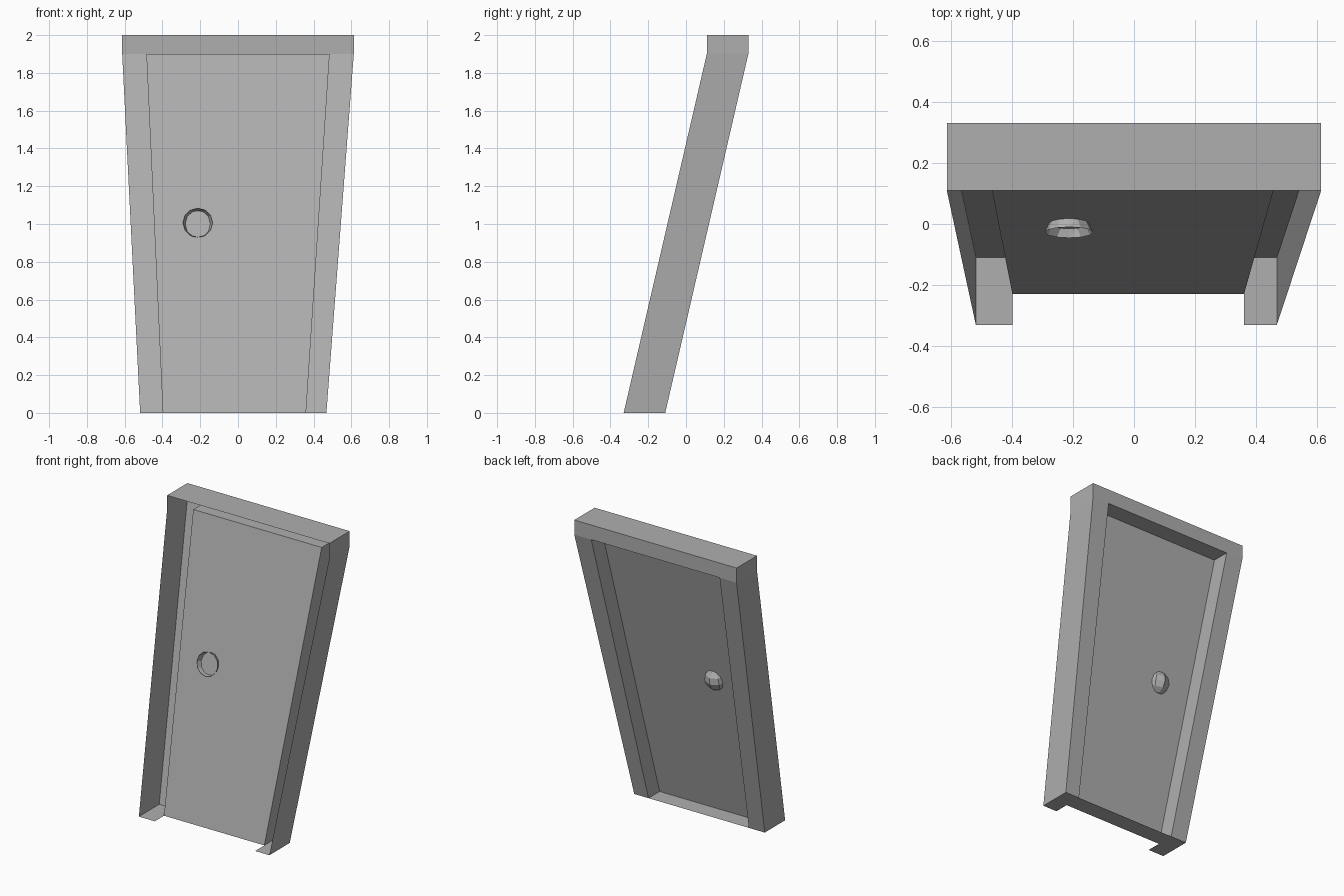
import bpy, bmesh, math
from mathutils import Matrix

cube = bpy.data.objects.get("Cube")
if cube:
    bpy.data.objects.remove(cube, do_unlink=True)

COLOUR = (0.43, 0.43, 0.43, 1)
grey = bpy.data.materials.new("plain_grey")
grey.use_nodes = True
grey.diffuse_color = COLOUR
grey.node_tree.nodes["Principled BSDF"].inputs["Base Color"].default_value = COLOUR

FRONT, PANEL, BACK = -0.33, -0.23, -0.11   # depths at floor level
HEAD, TOP, LEAN = 1.9, 2.0, 0.44           # the door leans back up to the header
SLOPE = LEAN / HEAD


def make(name, bm):
    mesh = bpy.data.meshes.new(name)
    bm.to_mesh(mesh)
    bm.free()
    mesh.materials.append(grey)
    ob = bpy.data.objects.new(name, mesh)
    bpy.context.collection.objects.link(ob)


def layer(bm, outline, depth):
    """Vertices of an x-z outline at a given depth, sheared with the lean."""
    return [bm.verts.new((x, depth + SLOPE * min(z, HEAD), z)) for x, z in outline]


def walls(bm, a, b):
    for i in range(len(a) - 1):
        bm.faces.new((a[i], a[i + 1], b[i + 1], b[i]))


outer = [(-0.518, 0), (-0.613, HEAD), (-0.613, TOP), (0.613, TOP), (0.613, HEAD), (0.468, 0)]
inner = [(-0.398, 0), (-0.485, HEAD), (0.485, HEAD), (0.36, 0)]

# Frame: shell that is open at the front
bm = bmesh.new()
of, ob_ = layer(bm, outer, FRONT), layer(bm, outer, BACK)
ip, ib = layer(bm, inner, PANEL), layer(bm, inner, BACK)
walls(bm, of, ob_)
walls(bm, ip, ib)
bm.faces.new((ob_[0], ob_[1], ib[1], ib[0]))
bm.faces.new((ob_[5], ob_[4], ib[2], ib[3]))
bm.faces.new((*ob_[1:5], ib[2], ib[1]))
# Underside: two post feet joined by the sill
foot_l, foot_r = layer(bm, [inner[0], inner[3]], FRONT)
bm.faces.new((of[0], ob_[0], ib[0], ip[0], foot_l))
bm.faces.new((of[5], ob_[5], ib[3], ip[3], foot_r))
bm.faces.new((ip[0], ib[0], ib[3], ip[3]))
bmesh.ops.recalc_face_normals(bm, faces=bm.faces[:])
make("door_frame", bm)

# Door leaf
bm = bmesh.new()
bm.faces.new(layer(bm, inner, PANEL))
make("door_panel", bm)

# Knob: back half of a low-poly ball, tilted with the leaf and pushed through it
bm = bmesh.new()
bmesh.ops.create_uvsphere(bm, u_segments=8, v_segments=6, radius=0.079)
bmesh.ops.bisect_plane(bm, geom=bm.verts[:] + bm.edges[:] + bm.faces[:], dist=0.001,
                       plane_co=(0, 0, 0), plane_no=(0, 1, 0), clear_inner=True)
tilt = Matrix.Rotation(-math.atan(SLOPE), 4, 'X')
place = Matrix.Translation((-0.213, PANEL + SLOPE, 1)) @ tilt @ Matrix.Translation((0, -0.03, 0))
bmesh.ops.transform(bm, matrix=place, verts=bm.verts[:])
make("door_knob", bm)
